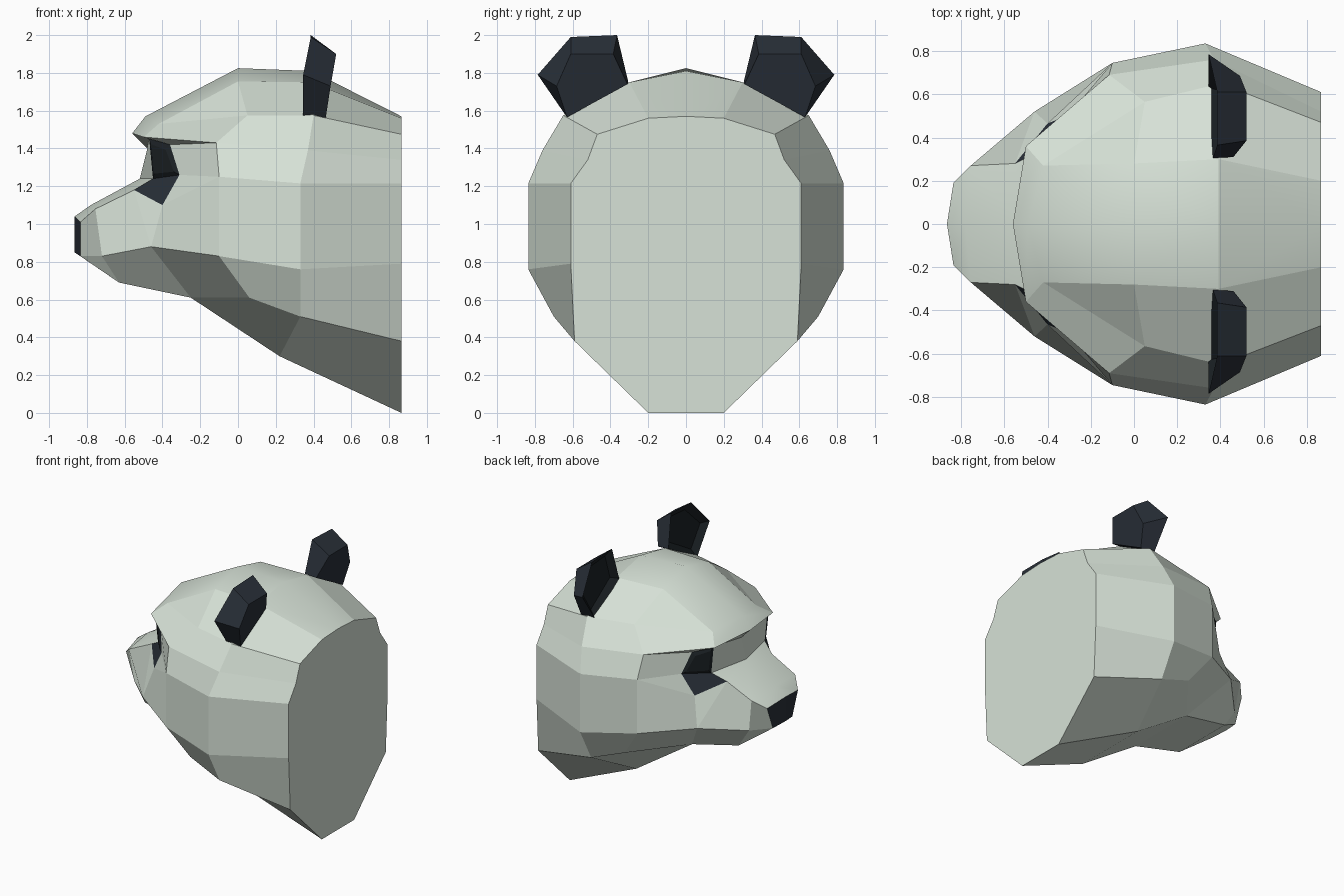
import bpy, bmesh

if "Cube" in bpy.data.objects:
    bpy.data.objects.remove(bpy.data.objects["Cube"])


def material(name, r, g, b):
    m = bpy.data.materials.new(name)
    m.diffuse_color = (r, g, b, 1)
    m.use_nodes = True
    m.node_tree.nodes["Principled BSDF"].inputs["Base Color"].default_value = m.diffuse_color
    return m


FUR = material("pale_fur", 0.68, 0.76, 0.68)
SLATE = material("dark_slate", 0.022, 0.029, 0.040)
BLACK = material("near_black", 0.011, 0.015, 0.018)


def finish(bm, name):
    """Mirror the half mesh across y, weld the middle and make an object."""
    geo = bmesh.ops.duplicate(bm, geom=bm.verts[:] + bm.edges[:] + bm.faces[:])["geom"]
    for v in geo:
        if isinstance(v, bmesh.types.BMVert):
            v.co.y *= -1
    bmesh.ops.remove_doubles(bm, verts=bm.verts[:], dist=0.0005)
    bmesh.ops.recalc_face_normals(bm, faces=bm.faces[:])
    # sunken ear fronts and raised eyes
    for f in [f for f in bm.faces if f.material_index == 2]:
        thick, depth = (0.06, -0.04) if name == "ears" else (0.035, 0.012)
        bmesh.ops.inset_region(bm, faces=[f], thickness=thick, depth=depth)
    # soft ridge along the crown and nose bridge, crisp break behind the ears
    bm.normal_update()
    for f in bm.faces:
        f.smooth = f.normal.z > 0.6 and any(abs(v.co.y) < 0.001 for v in f.verts)
    for e in bm.edges:
        e.smooth = not all(0.38 < v.co.x < 0.41 for v in e.verts)
    mesh = bpy.data.meshes.new(name)
    bm.to_mesh(mesh)
    bm.free()
    for m in (FUR, SLATE, BLACK):
        mesh.materials.append(m)
    bpy.context.collection.objects.link(bpy.data.objects.new(name, mesh))


# --- head: half cross-sections from crown to chin, back to cheek ---
stations = {
    "A": [(.865, 0, 1.57), (.865, .20, 1.56), (.865, .47, 1.475), (.865, .52, 1.34),
          (.865, .61, 1.215), (.865, .61, .79), (.865, .59, .38), (.865, .20, 0), (.865, 0, 0)],
    "B": [(.39, 0, 1.81), (.39, .30, 1.75), (.40, .65, 1.575), (.37, .76, 1.39),
          (.33, .835, 1.215), (.33, .835, .76), (.33, .70, .51), (.22, .30, .30), (.22, 0, .30)],
    "C": [(0, 0, 1.825), (0, .28, 1.755), (.05, .565, 1.575), (-.115, .69, 1.43),
          (-.10, .745, 1.25), (-.10, .745, .83), (.06, .674, .61), (-.25, .28, .61), (-.25, 0, .61)],
    # forehead, brow edge, brow underside, eye socket floor
    "D": [(-.49, 0, 1.57), (-.42, .27, 1.53)],
    "E": [(-.56, 0, 1.48), (-.50, .36, 1.46)],
    "U": [(-.48, 0, 1.40), (-.47, .33, 1.45), (-.36, .44, 1.42)],
    "R": [(-.52, 0, 1.24)],
    # eye patch corners, cheek
    "P": [(-.45, .33, 1.24), (-.55, .28, 1.18), (-.40, .465, 1.10), (-.31, .50, 1.26)],
    "K": [(-.46, .52, .88)],
    # muzzle, nose, chin
    "M": [(-.78, 0, 1.10), (-.755, .27, 1.08), (-.72, .25, .83)],
    "N": [(-.865, 0, 1.04), (-.835, .19, 1.01), (-.835, .12, .83), (-.865, 0, .85)],
    "J": [(-.63, 0, .69), (-.63, .25, .69)],
}
bm = bmesh.new()
V = {k + str(i): bm.verts.new(p) for k, row in stations.items() for i, p in enumerate(row)}


def face(names, mat=0):
    bm.faces.new([V[n] for n in names.split()]).material_index = mat


for a, b in ("AB", "BC"):
    for i in range(8):
        face(f"{a}{i} {a}{i+1} {b}{i+1} {b}{i}")
face(" ".join(f"A{i}" for i in range(9)))          # flat back
for names in (
        "C0 C1 D1 D0", "C1 C2 D1", "C2 C3 E1 D1", "D0 D1 E1 E0",      # forehead
        "E0 E1 U1 U0", "E1 C3 U2 U1", "U0 U1 P0 R0", "U2 C3 C4 P3",   # socket
        "R0 P0 P1", "R0 P1 M1 M0", "M0 M1 N1 N0", "N1 M1 M2 N2",      # muzzle
        "M1 P1 K0 M2", "P1 P2 K0", "P2 P3 C4", "P2 C4 C5 K0",         # cheek
        "N3 N2 J1 J0", "N2 M2 J1", "M2 K0 C7 J1", "J1 C7 C8 J0", "K0 C5 C6 C7"):
    face(names)
face("P0 P3 P2 P1", 1)      # lower eye patch
face("N0 N1 N2 N3", 1)      # nose
face("U1 U2 P3 P0", 2)      # upper eye patch, gets the raised eye
finish(bm, "head")

# --- ears: five-sided wedge with a sunken front ---
front = [(.345, .63, 1.565), (.365, .305, 1.75), (.385, .365, 2.0), (.385, .61, 1.99), (.345, .785, 1.79)]
back = [(.465, .63, 1.565), (.46, .31, 1.74), (.52, .385, 1.90), (.52, .61, 1.90), (.49, .685, 1.73)]
bm = bmesh.new()
fv = [bm.verts.new(p) for p in front]
bv = [bm.verts.new(p) for p in back]
bm.faces.new(fv).material_index = 2
bm.faces.new(bv).material_index = 1
for i in range(5):
    j = (i + 1) % 5
    bm.faces.new((fv[i], fv[j], bv[j], bv[i])).material_index = 1
finish(bm, "ears")
